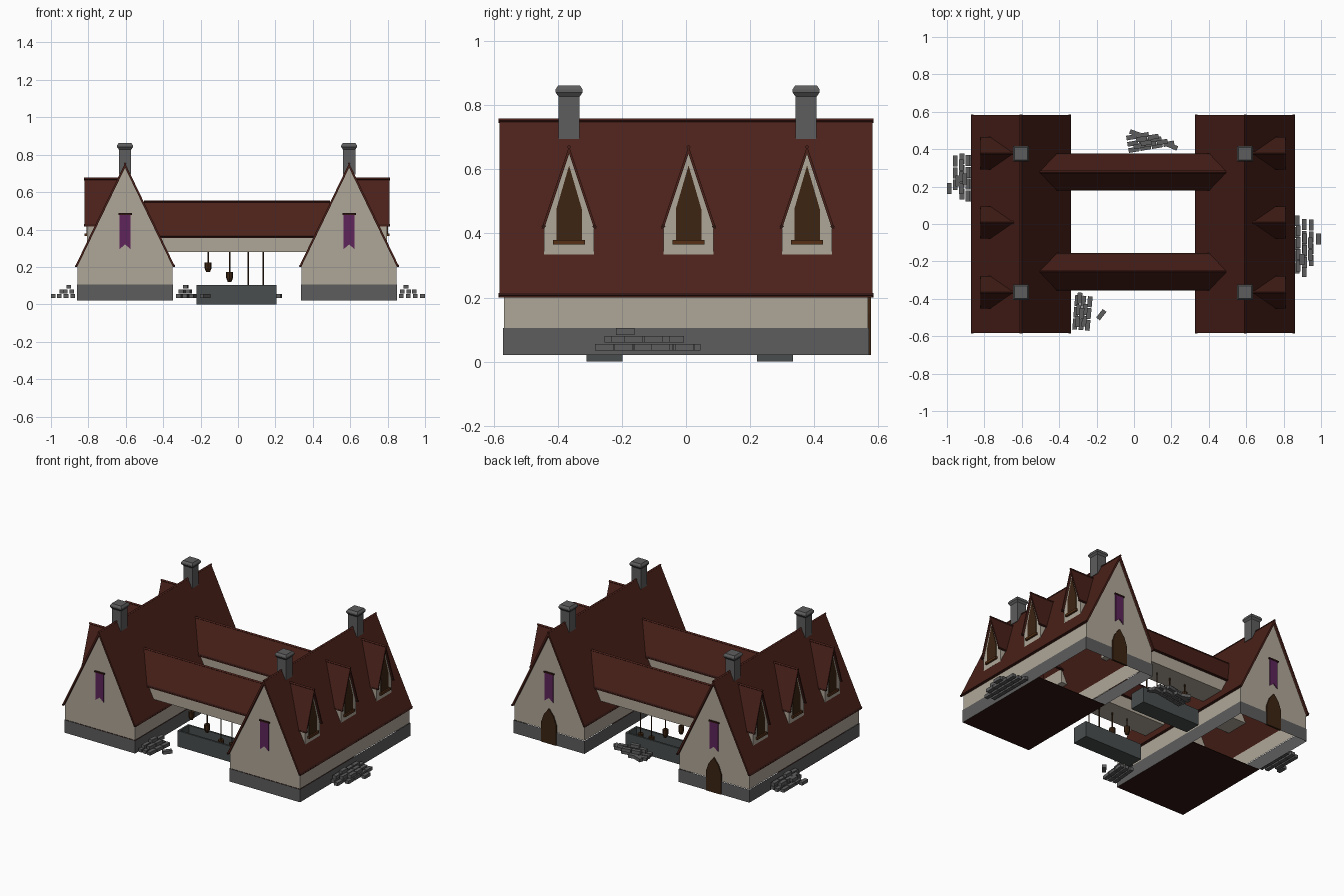
import bpy, math
from mathutils import Matrix, Vector

if "Cube" in bpy.data.objects:
    bpy.data.objects.remove(bpy.data.objects["Cube"])


def material(name, r, g, b):
    m = bpy.data.materials.new(name)
    m.diffuse_color = (r, g, b, 1)
    m.use_nodes = True
    m.node_tree.nodes["Principled BSDF"].inputs["Base Color"].default_value = m.diffuse_color
    return m


ROOF = material("roof_red", 0.07, 0.015, 0.010)
TRIM = material("dark_trim", 0.03, 0.008, 0.006)
PLASTER = material("plaster", 0.43, 0.38, 0.31)
STONE = material("stone", 0.11, 0.11, 0.11)
TROUGH = material("trough_stone", 0.065, 0.075, 0.075)
WOOD = material("dark_wood", 0.045, 0.018, 0.006)
SILL = material("sill_wood", 0.09, 0.03, 0.008)
CLOTH = material("purple_cloth", 0.11, 0.018, 0.10)


def mesh(name, verts, faces, mat):
    me = bpy.data.meshes.new(name)
    me.from_pydata(verts, [], faces)
    me.materials.append(mat)
    ob = bpy.data.objects.new(name, me)
    bpy.context.collection.objects.link(ob)
    return ob


def prism(name, pts, axis, a, b, mat, origin=(0, 0), skip=(), caps=True):
    """Extrude a (horizontal, z) outline along x or y; skip drops side faces."""
    n, verts = len(pts), []
    for t in (a, b):
        for h, z in pts:
            verts.append((t, origin[1] + h, z) if axis == 'x' else (origin[0] + h, t, z))
    faces = [(i, (i + 1) % n, n + (i + 1) % n, n + i) for i in range(n) if i not in skip]
    if caps:
        faces += [tuple(range(n))[::-1], tuple(range(n, 2 * n))]
    if axis == 'y':
        faces = [f[::-1] for f in faces]
    if (b < a):
        faces = [f[::-1] for f in faces]
    # outlines run counter-clockwise seen with h right, z up
    return mesh(name, verts, faces, mat)


def box(name, x0, x1, y0, y1, z0, z1, mat):
    return prism(name, [(x0, z0), (x1, z0), (x1, z1), (x0, z1)], 'y', y0, y1, mat)


def lathe(name, x, y, prof, sides, mat, turn=0.0):
    verts = [(x + r * math.cos(turn + 2 * math.pi * k / sides),
              y + r * math.sin(turn + 2 * math.pi * k / sides), z)
             for r, z in prof for k in range(sides)]
    faces = [(j * sides + k, j * sides + (k + 1) % sides,
              (j + 1) * sides + (k + 1) % sides, (j + 1) * sides + k)
             for j in range(len(prof) - 1) for k in range(sides)]
    faces += [tuple(range(sides))[::-1],
              tuple(range((len(prof) - 1) * sides, len(prof) * sides))]
    return mesh(name, verts, faces, mat)


def gable_roof(name, axis, a, b, half, eave, ridge, t, origin):
    """Thin V-shaped roof with beams along ridge and eaves."""
    drop = t * (ridge - eave) / half
    pts = [(-half, eave), (-half + t, eave), (0, ridge - drop),
           (half - t, eave), (half, eave), (0, ridge)]
    # two separate slopes keep the end caps convex
    prism(name + "_slope", [pts[0], pts[1], pts[2], pts[5]], axis, a, b, ROOF, origin)
    prism(name + "_slope", [pts[2], pts[3], pts[4], pts[5]], axis, a, b, ROOF, origin)
    r = 0.007
    for h, z in ((-half + r, eave + r), (half - r, eave + r), (0, ridge - 0.003)):
        prism(name + "_beam", [(h - r, z), (h, z - r), (h + r, z), (h, z + r)],
              axis, a - 0.002, b + 0.002, ROOF if z > eave + r else TRIM, origin)


def house(cx, side):
    o = (cx, 0)
    # stone footing and plaster walls, open underneath
    fx = 0.257
    mesh("stone_footing",
         [(cx + sx * fx, sy * 0.572, z) for z in (0.02, 0.105)
          for sx, sy in ((-1, -1), (1, -1), (1, 1), (-1, 1))],
         [(k, (k + 1) % 4, 4 + (k + 1) % 4, 4 + k) for k in range(4)], STONE)
    prism("plaster_walls", [(-0.254, 0.105), (0.254, 0.105), (0.254, 0.205),
                            (0, 0.732), (-0.254, 0.205)],
          'y', -0.569, 0.569, PLASTER, o, skip=(0, 2, 3))
    box("floor", cx - 0.257, cx + 0.257, -0.571, 0.13, 0.02, 0.024, TRIM)
    gable_roof("main_roof", 'y', -0.583, 0.583, 0.268, 0.2, 0.755, 0.012, o)
    # banners on both gables, door at the back
    for s in (-1, 1):
        y = s * 0.569
        lo, hi = min(y, y + s * 0.006), max(y, y + s * 0.006)
        prism("banner", [(-0.03, 0.295), (0, 0.32), (0, 0.482), (-0.03, 0.482)], 'y', lo, hi, CLOTH, o)
        prism("banner", [(0, 0.32), (0.03, 0.295), (0.03, 0.482), (0, 0.482)], 'y', lo, hi, CLOTH, o)
        box("banner_rod", cx - 0.036, cx + 0.036, lo - 0.003, hi + 0.003, 0.478, 0.487, TRIM)
    prism("back_door", [(-0.055, 0.02), (0.055, 0.02), (0.055, 0.15), (0.035, 0.205),
                        (0, 0.25), (-0.035, 0.205), (-0.055, 0.15)],
          'y', 0.565, 0.577, WOOD, o)
    # chimneys on the ridge
    for y in (-0.365, 0.375):
        q = math.sqrt(2)
        lathe("chimney", cx, y, [(0.033 * q, 0.695), (0.033 * q, 0.832)], 4, STONE, math.pi / 4)
        lathe("chimney_cap", cx, y, [(0.032 * q, 0.826), (0.042 * q, 0.84),
                                     (0.042 * q, 0.85), (0.034 * q, 0.862)], 4, STONE, math.pi / 4)
    # three dormers on the outer slope
    for y in (-0.365, 0.008, 0.378):
        o2 = (0, y)
        face = cx + side * 0.203

        def span(u, v):
            return min(u, v), max(u, v)
        a, b = span(face, cx + side * 0.05)
        prism("dormer_body", [(-0.078, 0.335), (0.078, 0.335), (0.078, 0.42),
                              (0, 0.655), (-0.078, 0.42)], 'x', a, b, PLASTER, o2)
        a, b = span(cx + side * 0.217, cx + side * 0.035)
        gable_roof("dormer_roof", 'x', a, b, 0.086, 0.415, 0.673, 0.008, o2)
        a, b = span(face - side * 0.01, face + side * 0.004)
        prism("dormer_window", [(-0.04, 0.375), (0.04, 0.375), (0.04, 0.475),
                                (0, 0.612), (-0.04, 0.475)], 'x', a, b, WOOD, o2)
        a, b = span(face - side * 0.005, face + side * 0.013)
        box("dormer_sill", a, b, y - 0.05, y + 0.05, 0.365, 0.38, SILL)


house(-0.604, -1)
house(0.594, 1)


def bridge(y):
    """Roofed link between the houses with buckets hung over a trough."""
    prism("bridge_walls", [(-0.085, 0.28), (0.085, 0.28), (0.085, 0.37),
                           (0, 0.53), (-0.085, 0.37)], 'x', -0.43, 0.42, PLASTER, (0, y))
    gable_roof("bridge_roof", 'x', -0.5, 0.49, 0.1, 0.355, 0.552, 0.01, (0, y))
    for x, z in ((-0.16, 0.172), (-0.045, 0.12), (0.055, 0.045), (0.135, 0.045)):
        lathe("rope", x, y, [(0.004, z + 0.05), (0.004, 0.285)], 6, WOOD)
        lathe("bucket", x, y, [(0.010, z), (0.018, z + 0.02), (0.018, z + 0.052)], 8, WOOD)
    # hollow trough
    x0, x1, d, t = -0.222, 0.207, 0.056, 0.012
    loops = [(x0, x1, d, 0), (x0, x1, d, 0.104),
             (x0 + t, x1 - t, d - t, 0.104), (x0 + t, x1 - t, d - t, 0.02)]
    verts = [(px, y + py, z) for l, r, h, z in loops
             for px, py in ((l, -h), (r, -h), (r, h), (l, h))]
    faces = [(4 * j + k, 4 * j + (k + 1) % 4, 4 * j + 4 + (k + 1) % 4, 4 * j + 4 + k)
             for j in range(3) for k in range(4)]
    mesh("trough", verts, faces + [(3, 2, 1, 0), (12, 13, 14, 15)], TROUGH)


bridge(-0.255)
bridge(0.278)


def brick(x, y, z, angle):
    ob = box("brick", -0.029, 0.029, -0.0125, 0.0125, -0.0105, 0.0105, STONE)
    ob.data.transform(Matrix.Translation(Vector((x, y, z))) @ Matrix.Rotation(angle, 4, 'Z'))


def pile(x, y, angle, rows):
    """Rows of bricks: (start along, offset across, layer, count)."""
    c, s = math.cos(angle), math.sin(angle)
    for start, across, layer, count in rows:
        for k in range(count):
            u = start + 0.03 + 0.063 * k
            brick(x + u * c - across * s, y + u * s + across * c, 0.045 + 0.0245 * layer, angle)


UP = math.pi / 2
# outer piles beside the houses
pile(0.873, -0.285, UP, [(0.02, 0, 0, 5), (0, -0.037, 0, 5), (0.06, -0.075, 0, 4), (0.175, -0.113, 0, 1),
                         (0.03, -0.005, 1, 4), (0.05, -0.04, 1, 3), (0.09, -0.07, 1, 2), (0.065, -0.025, 2, 1)])
pile(-0.883, 0.12, UP, [(0, 0, 0, 4), (0.01, 0.037, 0, 4), (0.06, 0.072, 0, 3), (0.04, 0.104, 0, 1),
                        (0.0, 0.005, 1, 4), (0.04, 0.04, 1, 3), (0.08, 0.06, 1, 1), (0.09, 0.022, 2, 1)])
# front pile and back pile, each with loose bricks
pile(-0.318, -0.565, UP - 0.09, [(0, 0, 0, 3), (0, -0.034, 0, 3), (0, -0.068, 0, 3),
                                 (0.015, -0.012, 1, 3), (0.02, -0.047, 1, 2), (0.06, -0.03, 2, 1)])
brick(-0.175, -0.485, 0.045, 0.9)
pile(-0.03, 0.392, 0.17, [(0, 0, 0, 4), (0, 0.034, 0, 3), (0, 0.068, 0, 2),
                          (0.03, 0.015, 1, 3), (0.05, 0.05, 1, 2), (0.07, 0.025, 2, 1)])
brick(0.005, 0.485, 0.045, -0.35)
brick(0.205, 0.415, 0.045, -0.4)
